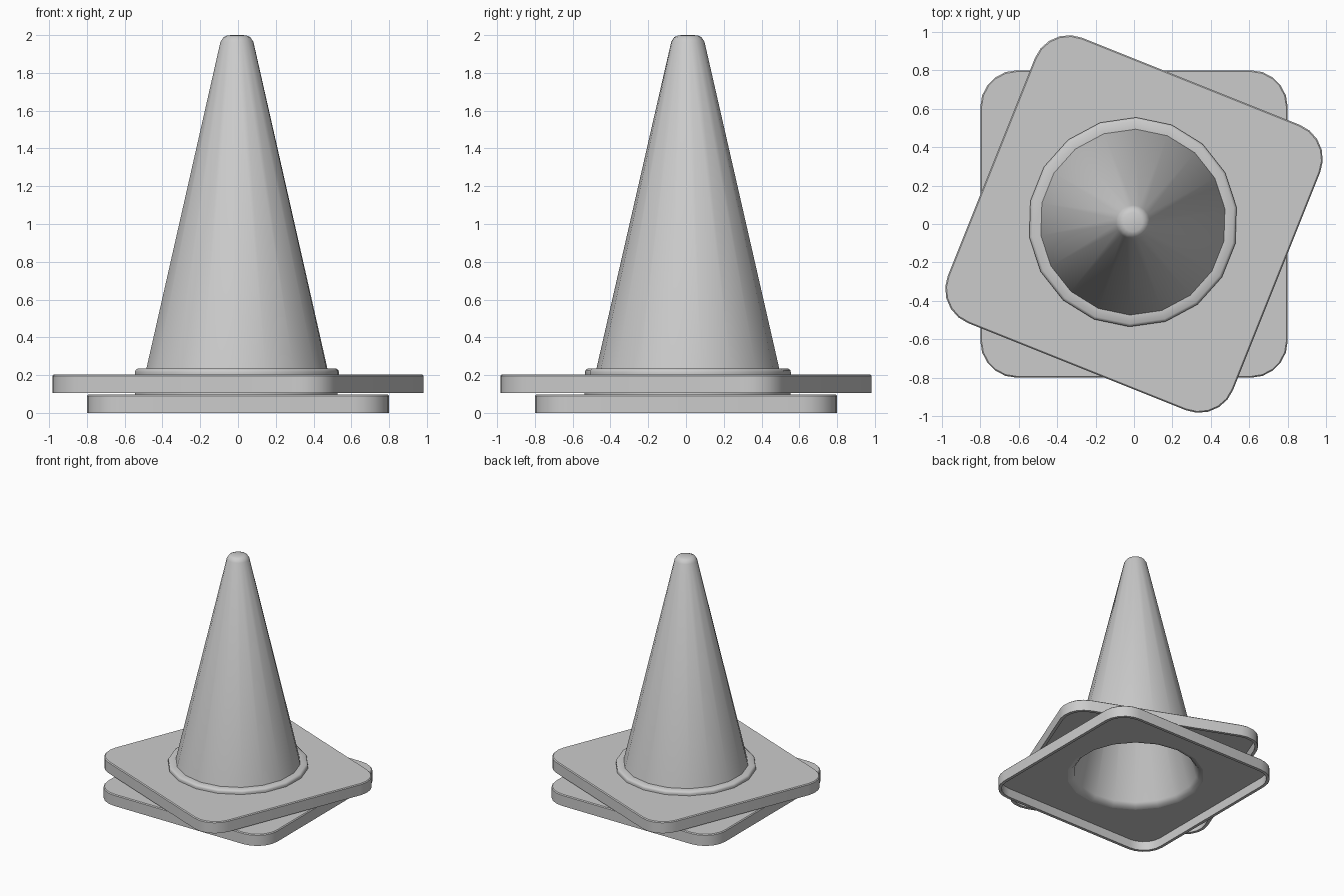
import bpy, bmesh
from math import sin, cos, pi, radians

SIDES = 18
CENTRE = (-0.009, 0.007)      # cone axis within its base
HALF, CORNER = 0.8, 0.19

if "Cube" in bpy.data.objects:
    bpy.data.objects.remove(bpy.data.objects["Cube"])

grey = bpy.data.materials.new("plain grey")
colour = (0.6, 0.6, 0.6, 1)
grey.diffuse_color = colour
grey.use_nodes = True
grey.node_tree.nodes["Principled BSDF"].inputs["Base Color"].default_value = colour


def circle(bm, r, z):
    return [bm.verts.new((CENTRE[0] + r * cos(pi / 2 + 2 * pi * i / SIDES),
                          CENTRE[1] + r * sin(pi / 2 + 2 * pi * i / SIDES), z))
            for i in range(SIDES)]


def rounded_square(bm, inset, z, steps=5):
    c, r = HALF - CORNER, CORNER - inset
    loop = []
    for q in range(4):
        mid = pi / 4 + q * pi / 2
        sx, sy = (1 if cos(mid) > 0 else -1), (1 if sin(mid) > 0 else -1)
        for i in range(steps + 1):
            a = q * pi / 2 + i / steps * pi / 2
            loop.append(bm.verts.new((sx * c + r * cos(a), sy * c + r * sin(a), z)))
    return loop


def loft(bm, loops):
    for a, b in zip(loops, loops[1:]):
        for i in range(len(a)):
            j = (i + 1) % len(a)
            bm.faces.new((a[i], a[j], b[j], b[i]))


def fill_between(bm, outer, inner):
    edges = []
    for loop in (outer, inner):
        for i, v in enumerate(loop):
            w = loop[(i + 1) % len(loop)]
            edges.append(bm.edges.get((v, w)) or bm.edges.new((v, w)))
    bmesh.ops.triangle_fill(bm, edges=edges, use_beauty=True)


def finish(bm, name, z, turn):
    bmesh.ops.recalc_face_normals(bm, faces=bm.faces[:])
    mesh = bpy.data.meshes.new(name)
    bm.to_mesh(mesh)
    bm.free()
    mesh.materials.append(grey)
    ob = bpy.data.objects.new(name, mesh)
    bpy.context.collection.objects.link(ob)
    ob.location.z = z
    ob.rotation_euler.z = turn
    bpy.ops.object.select_all(action='DESELECT')
    ob.select_set(True)
    bpy.context.view_layer.objects.active = ob
    bpy.ops.object.shade_smooth_by_angle(angle=radians(40))


def traffic_cone(prefix, z, turn):
    # square foot, hollow underneath, open where the cone stands
    bm = bmesh.new()
    rims = [rounded_square(bm, inset, h) for inset, h in
            [(0.025, 0.075), (0.025, 0), (0, 0), (0, 0.09), (0.007, 0.097)]]
    loft(bm, rims)
    fill_between(bm, rims[-1], circle(bm, 0.54, 0.097))
    fill_between(bm, rims[0], circle(bm, 0.53, 0.075))
    finish(bm, prefix + "_base", z, turn)

    # thin-walled cone with a collar: inside wall up, outside wall down
    bm = bmesh.new()
    rings = [circle(bm, r, h) for r, h in [
        (0.53, 0.075), (0.5, 0.082), (0.475, 0.11), (0.07, 1.84), (0.03, 1.872),
        (0.004, 1.875)]]
    loft(bm, rings)
    bm.faces.new(rings[-1])
    rings = [circle(bm, r, h) for r, h in [
        (0.004, 1.895), (0.05, 1.894), (0.072, 1.884), (0.088, 1.86), (0.484, 0.13),
        (0.53, 0.13), (0.542, 0.122), (0.545, 0.112), (0.545, 0.097)]]
    loft(bm, rings)
    bm.faces.new(rings[0])
    finish(bm, prefix + "_cone", z, turn)


# two nested cones, the upper one twisted
traffic_cone("lower", 0, 0)
traffic_cone("upper", 0.105, radians(-21.8))
